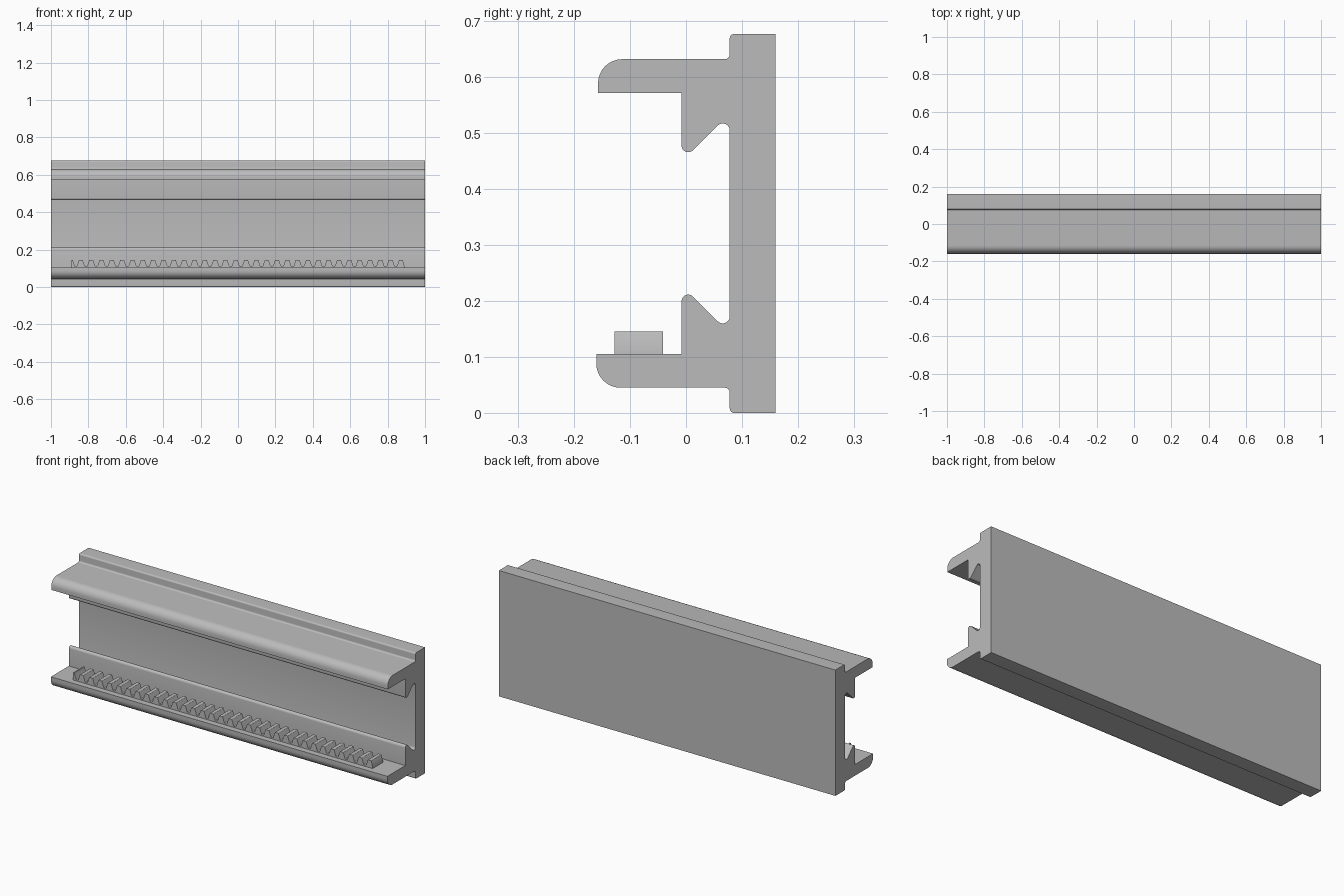
import bpy, bmesh, math
from mathutils import Vector

if "Cube" in bpy.data.objects:
    bpy.data.objects.remove(bpy.data.objects["Cube"])

grey = bpy.data.materials.new("plain grey")
grey.use_nodes = True
grey.diffuse_color = (0.5, 0.5, 0.5, 1)
grey.node_tree.nodes["Principled BSDF"].inputs["Base Color"].default_value = (0.5, 0.5, 0.5, 1)


def round_corners(corners, steps=8):
    """Turn (a, b, radius) corners into an outline with tangent arcs."""
    outline = []
    for i, (a, b, r) in enumerate(corners):
        p = Vector((a, b))
        if r == 0:
            outline.append(p)
            continue
        u = (Vector(corners[i - 1][:2]) - p).normalized()
        v = (Vector(corners[(i + 1) % len(corners)][:2]) - p).normalized()
        half = u.angle(v) / 2
        centre = p + (u + v).normalized() * r / math.sin(half)
        start = p + u * r / math.tan(half) - centre
        end = p + v * r / math.tan(half) - centre
        sweep = math.pi - 2 * half
        for k in range(steps + 1):
            t = k / steps
            outline.append(centre + (start * math.sin((1 - t) * sweep)
                                     + end * math.sin(t * sweep)) / math.sin(sweep))
    return outline


def extrude(name, points, direction):
    bm = bmesh.new()
    face = bm.faces.new([bm.verts.new(p) for p in points])
    grown = bmesh.ops.extrude_face_region(bm, geom=[face])["geom"]
    bmesh.ops.translate(bm, vec=direction,
                        verts=[g for g in grown if isinstance(g, bmesh.types.BMVert)])
    bmesh.ops.recalc_face_normals(bm, faces=bm.faces)
    mesh = bpy.data.meshes.new(name)
    bm.to_mesh(mesh)
    bm.free()
    mesh.materials.append(grey)
    obj = bpy.data.objects.new(name, mesh)
    bpy.context.collection.objects.link(obj)
    bpy.ops.object.select_all(action="DESELECT")
    obj.select_set(True)
    bpy.context.view_layer.objects.active = obj
    bpy.ops.object.shade_smooth_by_angle(angle=math.radians(30))
    return obj


# Channel rail: lower half section (y, z, radius), mirrored for the upper half
HEIGHT = 0.676


def half_section(lip):
    return [(0.16, 0, 0), (0.078, 0, 0.008), (0.078, 0.045, 0.009),
            (lip, 0.045, 0.043), (lip, 0.105, 0), (-0.008, 0.105, 0),
            (-0.008, 0.228, 0.012), (0.078, 0.142, 0.0125)]


upper = [(y, HEIGHT - z, r) for y, z, r in reversed(half_section(-0.157))]
section = round_corners(half_section(-0.16) + upper)
extrude("channel_rail", [(-1, p.x, p.y) for p in section], (2, 0, 0))

# Toothed rack: trapezoid teeth, cut off square at both ends
LEFT, RIGHT, ROOT, TIP = -0.89, 0.89, 0.112, 0.145
PITCH, FIRST, COUNT = 0.0552, -0.84, 32
rack = [(LEFT, 0.1, 0), (LEFT, TIP, 0), (LEFT + 0.006, TIP, 0), (LEFT + 0.017, ROOT, 0.003)]
for i in range(COUNT):
    x = FIRST + i * PITCH
    rack += [(x - 0.021, ROOT, 0.003), (x - 0.01, TIP, 0.003), (x + 0.01, TIP, 0.003)]
    if i < COUNT - 1:
        rack.append((x + 0.021, ROOT, 0.003))
rack += [(RIGHT, ROOT, 0), (RIGHT, 0.1, 0)]
teeth = round_corners(rack, 3)
extrude("toothed_rack", [(p.x, -0.128, p.y) for p in teeth], (0, 0.087, 0))
